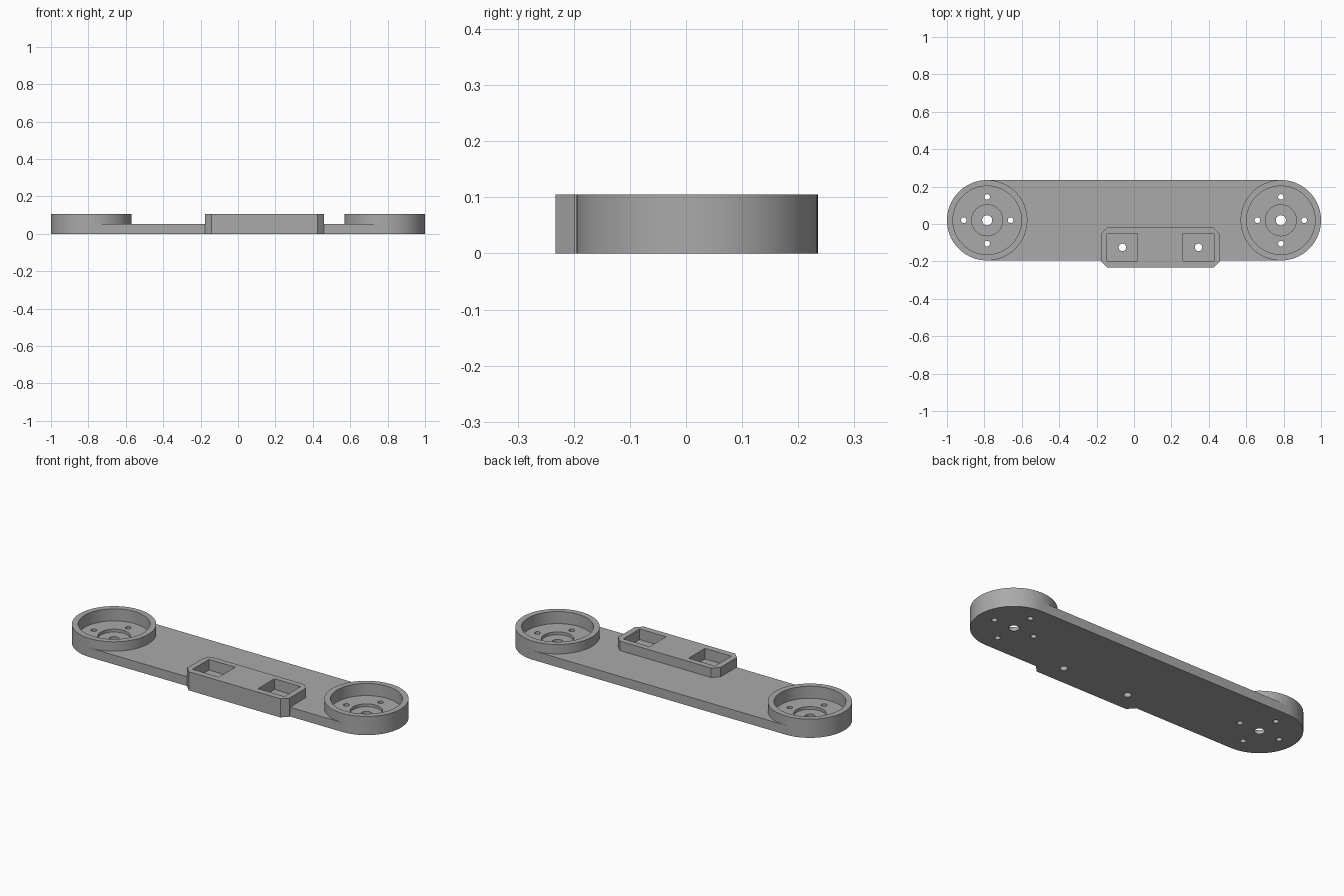
import bpy, bmesh, math

if "Cube" in bpy.data.objects:
    bpy.data.objects.remove(bpy.data.objects["Cube"])

grey = bpy.data.materials.new("plain grey")
grey.diffuse_color = (0.4, 0.4, 0.4, 1)
grey.use_nodes = True
grey.node_tree.nodes["Principled BSDF"].inputs["Base Color"].default_value = grey.diffuse_color

END_X, MID_Y, END_R = 0.785, 0.02, 0.215
TOP, PLATE_TOP = 0.105, 0.052


def prism(name, pts, z0, z1):
    """Extrude a counter-clockwise outline from z0 to z1."""
    bm = bmesh.new()
    low = [bm.verts.new((x, y, z0)) for x, y in pts]
    high = [bm.verts.new((x, y, z1)) for x, y in pts]
    bm.faces.new(low[::-1])
    bm.faces.new(high)
    for i in range(len(pts)):
        j = (i + 1) % len(pts)
        bm.faces.new((low[i], low[j], high[j], high[i]))
    mesh = bpy.data.meshes.new(name)
    bm.to_mesh(mesh)
    bm.free()
    mesh.materials.append(grey)
    ob = bpy.data.objects.new(name, mesh)
    bpy.context.collection.objects.link(ob)
    return ob


def arc(cx, cy, r, a0, a1, n):
    return [(cx + r * math.cos(a0 + (a1 - a0) * i / n),
             cy + r * math.sin(a0 + (a1 - a0) * i / n)) for i in range(n + 1)]


def disc(name, x, y, r, z0, z1, n=32):
    return prism(name, arc(x, y, r, 0, 2 * math.pi, n)[:-1], z0, z1)


def box(name, x0, x1, y0, y1, z0, z1):
    return prism(name, [(x0, y0), (x1, y0), (x1, y1), (x0, y1)], z0, z1)


def combine(target, other, operation):
    mod = target.modifiers.new(operation, 'BOOLEAN')
    mod.operation, mod.object, mod.solver = operation, other, 'EXACT'
    bpy.context.view_layer.objects.active = target
    bpy.ops.object.modifier_apply(modifier=mod.name)
    bpy.data.objects.remove(other)


# Long flat plate with rounded ends
h = math.pi / 2
arm = prism("arm_plate",
            arc(END_X, MID_Y, END_R, -h, h, 48) + arc(-END_X, MID_Y, END_R, h, 3 * h, 48),
            0, PLATE_TOP)

# Raised cups at both ends
for s in (-1, 1):
    combine(arm, disc("end_cup", s * END_X, MID_Y, END_R, 0, TOP, 96), 'UNION')

# Chamfered mounting block on the front edge
x0, x1, y0, y1, c = -0.177, 0.46, -0.233, -0.02, 0.034
block = prism("mount_block", [(x0 + c, y0), (x1 - c, y0), (x1, y0 + c), (x1, y1 - c),
                              (x1 - c, y1), (x0 + c, y1), (x0, y1 - c), (x0, y0 + c)], 0, TOP)
combine(arm, block, 'UNION')

# Stepped cup recesses with a centre hole and four screw holes
for s in (-1, 1):
    x = s * END_X
    combine(arm, disc("cup_cut", x, MID_Y, 0.183, 0.037, 0.2, 96), 'DIFFERENCE')
    combine(arm, disc("step_cut", x, MID_Y, 0.083, 0.021, 0.2, 64), 'DIFFERENCE')
    combine(arm, disc("centre_cut", x, MID_Y, 0.027, -0.1, 0.2), 'DIFFERENCE')
    for dx, dy in ((1, 0), (-1, 0), (0, 1), (0, -1)):
        combine(arm, disc("screw_cut", x + 0.125 * dx, MID_Y + 0.125 * dy,
                          0.015, -0.1, 0.2, 24), 'DIFFERENCE')

# Square pockets in the block, each with a screw hole
for x in (-0.062, 0.345):
    combine(arm, box("pocket_cut", x - 0.082, x + 0.082, -0.198, -0.052, 0.045, 0.2), 'DIFFERENCE')
    combine(arm, disc("pocket_hole_cut", x, -0.125, 0.02, -0.1, 0.2, 24), 'DIFFERENCE')

# Smooth round walls, sharp rims
bpy.ops.object.select_all(action='DESELECT')
arm.select_set(True)
bpy.context.view_layer.objects.active = arm
bpy.ops.object.shade_smooth_by_angle(angle=math.radians(30))
